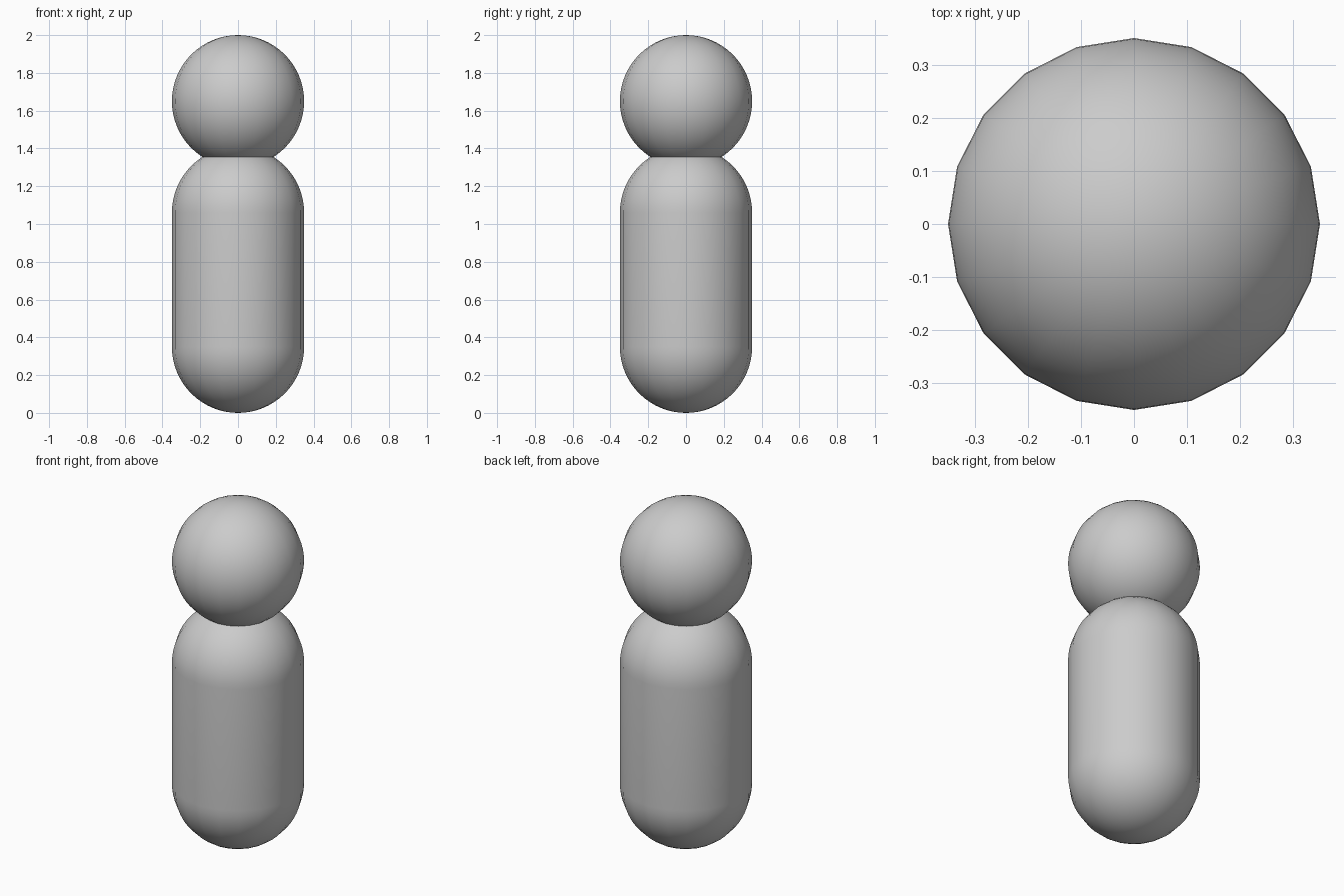
import bpy, bmesh
from math import sin, cos, pi

if "Cube" in bpy.data.objects:
    bpy.data.objects.remove(bpy.data.objects["Cube"])

R = 0.35       # shared radius of head and body
SIDES = 20     # segments around the z axis
STEPS = 16     # rings per rounded cap


def capsule(name, low, high):
    """Lathe a capsule whose cap centres are at heights low and high."""
    arc = [i * pi / 2 / STEPS for i in range(STEPS + 1)]
    profile = [(R * sin(a), low - R * cos(a)) for a in arc]
    upper = [(R * cos(a), high + R * sin(a)) for a in arc]
    profile += upper if high > low else upper[1:]
    profile[0] = (0, low - R)
    profile[-1] = (0, high + R)

    bm = bmesh.new()
    verts = [bm.verts.new((x, 0, z)) for x, z in profile]
    edges = [bm.edges.new(pair) for pair in zip(verts, verts[1:])]
    bmesh.ops.spin(bm, geom=verts + edges, axis=(0, 0, 1), cent=(0, 0, 0),
                   angle=2 * pi, steps=SIDES)
    bmesh.ops.remove_doubles(bm, verts=bm.verts, dist=0.0005)
    bmesh.ops.recalc_face_normals(bm, faces=bm.faces)
    for face in bm.faces:
        face.smooth = True

    mesh = bpy.data.meshes.new(name)
    bm.to_mesh(mesh)
    bm.free()
    obj = bpy.data.objects.new(name, mesh)
    bpy.context.collection.objects.link(obj)
    return obj


# Rounded body, with the ball head sunk slightly into its top
capsule("body", R, 1.06)
capsule("head", 1.65, 1.65)
